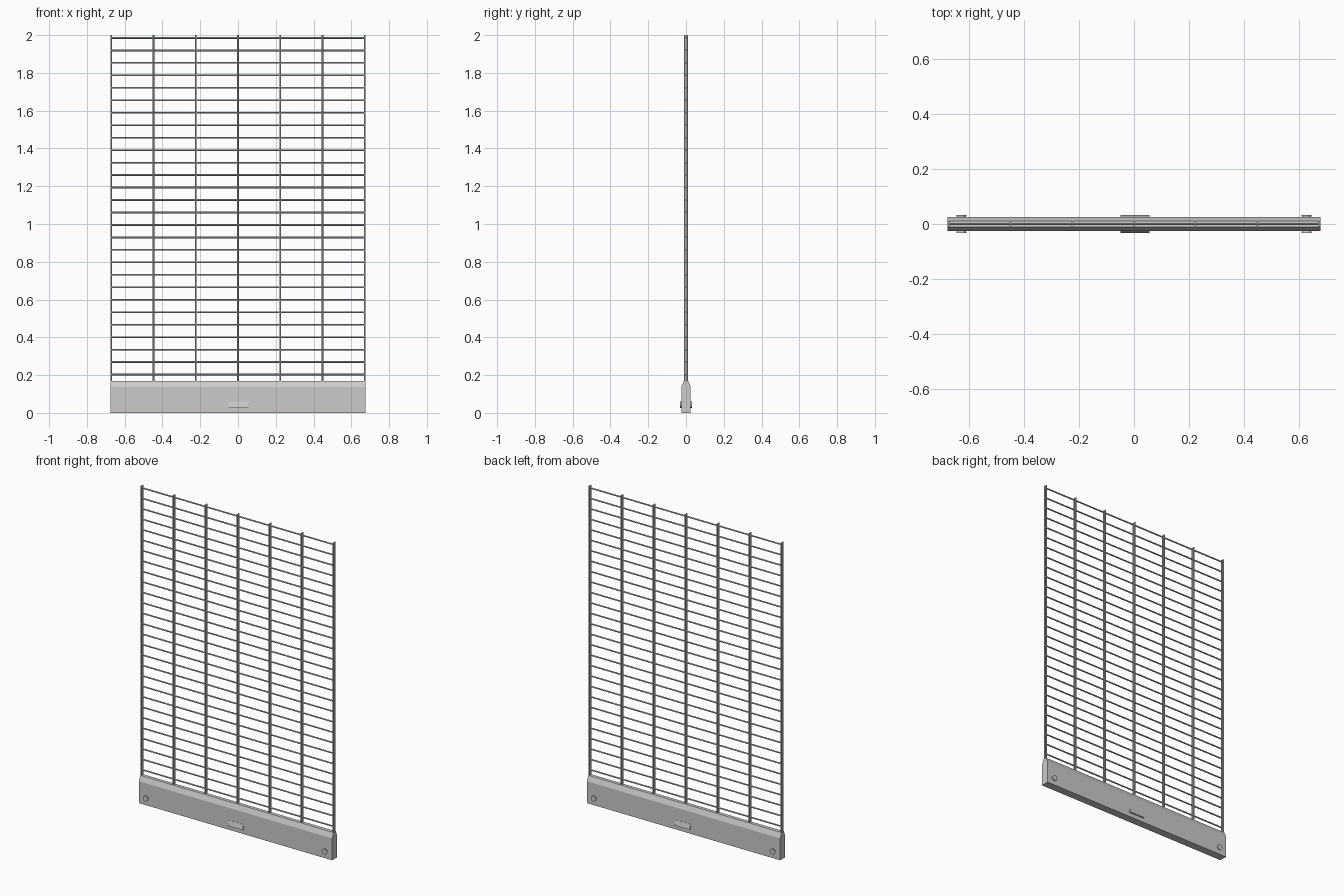
import bpy, bmesh, math
from mathutils import Matrix

if "Cube" in bpy.data.objects:
    bpy.data.objects.remove(bpy.data.objects["Cube"])


def finish(name, bm, smooth=False):
    bmesh.ops.recalc_face_normals(bm, faces=bm.faces)
    me = bpy.data.meshes.new(name)
    bm.to_mesh(me)
    bm.free()
    ob = bpy.data.objects.new(name, me)
    bpy.context.collection.objects.link(ob)
    if smooth:
        bpy.ops.object.select_all(action='DESELECT')
        ob.select_set(True)
        bpy.context.view_layer.objects.active = ob
        bpy.ops.object.shade_smooth_by_angle(angle=math.radians(40))
    return ob


def prism(bm, profile, x0, x1):
    """Extrude a (y, z) profile along x."""
    face = bm.faces.new([bm.verts.new((x0, y, z)) for y, z in profile])
    ext = bmesh.ops.extrude_face_region(bm, geom=[face])
    verts = [v for v in ext['geom'] if isinstance(v, bmesh.types.BMVert)]
    bmesh.ops.translate(bm, verts=verts, vec=(x1 - x0, 0, 0))


def rod(bm, centre, length, r, axis, r2=None, sides=8):
    rot = {'X': Matrix.Rotation(math.pi / 2, 4, 'Y'),
           'Y': Matrix.Rotation(math.pi / 2, 4, 'X'),
           'Z': Matrix.Identity(4)}[axis]
    bmesh.ops.create_cone(bm, cap_ends=True, segments=sides, radius1=r,
                          radius2=r if r2 is None else r2, depth=length,
                          matrix=Matrix.Translation(centre) @ rot)


W = 0.676      # half width
R = 0.0045     # wire radius

# Ballast base with sloping shoulders
bm = bmesh.new()
prism(bm, [(-0.025, 0), (0.025, 0), (0.025, 0.138), (0.011, 0.17),
           (-0.011, 0.17), (-0.025, 0.138)], -W, W)
finish("base", bm)

# Upright wires, in pairs either side of the cross wires
bm = bmesh.new()
for i in range(-3, 4):
    for s in (-1, 1):
        rod(bm, (i * 0.2238, s * 0.0065, 1.08), 1.84, R, 'Z')
finish("upright_wires", bm, True)

# Horizontal cross wires
bm = bmesh.new()
for i in range(28):
    rod(bm, (0, 0, 0.203 + i * 0.066), 2 * W - 0.006, R, 'X')
finish("cross_wires", bm, True)

# Wedge grips in the middle of both faces
bm = bmesh.new()
for s in (-1, 1):
    prism(bm, [(s * 0.02, 0.027), (s * 0.033, 0.027),
               (s * 0.026, 0.06), (s * 0.02, 0.06)], -0.049, 0.056)
finish("grips", bm)

# Round studs near both ends of both faces
bm = bmesh.new()
for x in (-0.626, 0.626):
    for s in (-1, 1):
        rod(bm, (x, s * 0.026, 0.044), 0.012, 0.018 if s > 0 else 0.015,
            'Y', 0.015 if s > 0 else 0.018, 16)
finish("studs", bm, True)
